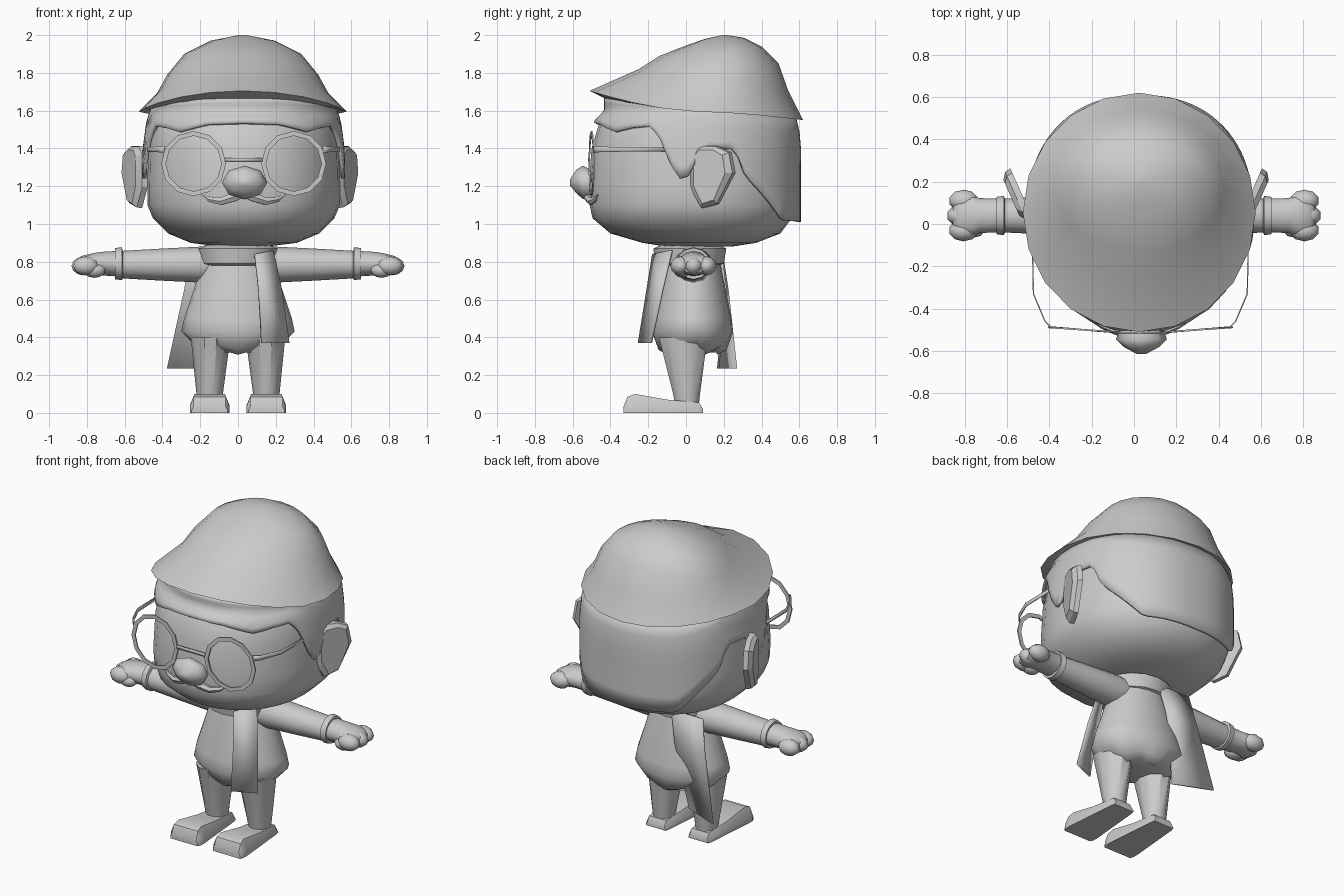
import bpy, bmesh, math
from mathutils import Vector

if "Cube" in bpy.data.objects:
    bpy.data.objects.remove(bpy.data.objects["Cube"], do_unlink=True)

GREY = (0.6, 0.6, 0.6, 1.0)
clay = bpy.data.materials.new("clay_grey")
clay.use_nodes = True
clay.diffuse_color = GREY
clay.node_tree.nodes["Principled BSDF"].inputs["Base Color"].default_value = GREY

HEAD_X = 0.03


def finish(obj, name, angle=40):
    obj.name = name
    obj.data.materials.clear()
    obj.data.materials.append(clay)
    bpy.ops.object.select_all(action="DESELECT")
    obj.select_set(True)
    bpy.context.view_layer.objects.active = obj
    bpy.ops.object.shade_smooth_by_angle(angle=math.radians(angle))
    return obj


def loft(name, rings, caps=True, closed=True, angle=40):
    """Skin a list of point rings of equal length."""
    bm = bmesh.new()
    rows = [[bm.verts.new(p) for p in ring] for ring in rings]
    count = len(rows[0])
    for low, high in zip(rows, rows[1:]):
        for i in range(count if closed else count - 1):
            j = (i + 1) % count
            bm.faces.new((low[i], low[j], high[j], high[i]))
    if caps:
        bm.faces.new(rows[0])
        bm.faces.new(rows[-1])
    bmesh.ops.recalc_face_normals(bm, faces=bm.faces)
    mesh = bpy.data.meshes.new(name)
    bm.to_mesh(mesh)
    bm.free()
    obj = bpy.data.objects.new(name, mesh)
    bpy.context.collection.objects.link(obj)
    return finish(obj, name, angle)


def turn(n):
    return [math.tau * i / n for i in range(n)]


def oval(center, u, v, n=12):
    c, u, v = Vector(center), Vector(u), Vector(v)
    return [c + u * math.cos(t) + v * math.sin(t) for t in turn(n)]


def tube(name, points, radii, sides=6):
    points = [Vector(p) for p in points]
    rings = []
    for i, p in enumerate(points):
        along = points[min(i + 1, len(points) - 1)] - points[max(i - 1, 0)]
        q = along.to_track_quat("Z", "Y")
        rings.append(oval(p, q @ Vector((radii[i], 0, 0)), q @ Vector((0, radii[i], 0)), sides))
    return loft(name, rings)


def strip(name, edges, thick):
    sheet = loft(name, [[Vector(a), Vector(b)] for a, b in edges], caps=False, closed=False)
    mod = sheet.modifiers.new("thickness", "SOLIDIFY")
    mod.thickness, mod.offset = thick, 0


def ball(name, center, size):
    bpy.ops.mesh.primitive_uv_sphere_add(segments=10, ring_count=6, location=center)
    obj = bpy.context.object
    obj.scale = size
    finish(obj, name, 60)


def lerp_table(table, key):
    for a, b in zip(table, table[1:]):
        if key <= b[0]:
            f = max(0, (key - a[0]) / (b[0] - a[0]))
            return [p + (q - p) * f for p, q in zip(a, b)]
    return table[-1]


def power(value, e):
    return math.copysign(abs(value) ** e, value)


# Head: height, half width, front y, back y
HEAD = [(0.88, 0.12, -0.1, 0.24), (0.9, 0.28, -0.23, 0.37), (0.95, 0.4, -0.4, 0.5),
        (1.03, 0.48, -0.495, 0.56), (1.1, 0.51, -0.51, 0.575), (1.2, 0.51, -0.515, 0.575),
        (1.4, 0.505, -0.5, 0.58), (1.55, 0.485, -0.455, 0.565), (1.7, 0.41, -0.3, 0.48), (1.85, 0.22, -0.02, 0.34)]


def head_point(t, z, grow, shape_z):
    _, wide, front, back = lerp_table(HEAD, shape_z)
    mid, depth = (front + back) / 2, (back - front) / 2 + grow
    bend = 0.95 if math.cos(t) > 0 else 0.88
    return Vector((HEAD_X + (wide + grow) * power(math.sin(t), bend),
                   mid - depth * power(math.cos(t), bend), z))


loft("head", [[head_point(t, row[0], 0, row[0]) for t in turn(28)] for row in HEAD], angle=60)

# Hair: angle from the front, height of the lower edge
HAIRLINE = [(0, 1.54), (20, 1.53), (40, 1.49), (52, 1.51), (65, 1.52), (73, 1.44), (80, 1.3),
            (84, 1.24), (90, 1.26), (93, 1.4), (110, 1.4), (117, 1.25), (145, 1.02), (180, 1.01)]


def hair_point(degrees, f):
    t = math.radians(degrees)
    low = lerp_table(HAIRLINE, min(degrees, 360 - degrees))[1]
    z = low + (1.62 + 0.045 * math.cos(t) - low) * f
    return head_point(t, z, 0.03, min(max(z, 1.3), 1.6))


hair = loft("hair", [[hair_point(d, k / 6) for d in range(0, 360, 4)] for k in range(7)],
            caps=False, angle=60)
rim = hair.modifiers.new("thickness", "SOLIDIFY")
rim.thickness = 0.02

# Cap: half width, front y, back y, then heights at front, side and back
CAP = [(0.5, -0.42, 0.56, 1.66, 1.605, 1.57), (0.55, -0.51, 0.62, 1.705, 1.595, 1.55),
       (0.455, -0.25, 0.54, 1.82, 1.69, 1.71), (0.4, -0.14, 0.49, 1.89, 1.79, 1.85),
       (0.31, 0, 0.4, 1.945, 1.9, 1.94), (0.17, 0.1, 0.31, 1.98, 1.97, 1.985),
       (0.02, 0.19, 0.22, 2, 2, 2)]


def cap_ring(wide, front, back, zf, zs, zb):
    ring = []
    for t in turn(20):
        c = math.cos(t)
        z = zs + ((zf if c > 0 else zb) - zs) * abs(c) ** 1.6
        ring.append((HEAD_X - 0.005 + wide * math.sin(t), (front + back) / 2 - c * (back - front) / 2, z))
    return ring


loft("cap", [cap_ring(*row) for row in CAP], angle=50)

# Nose, spectacles bridge
loft("nose", [oval((HEAD_X + 0.005, y, z), (r, 0, 0), (0, 0, r * 0.74), 8) for y, z, r in
              ((-0.47, 1.2, 0.095), (-0.545, 1.22, 0.12), (-0.58, 1.225, 0.085), (-0.615, 1.22, 0.02))], angle=60)
strip("glasses_bridge", [((HEAD_X + x, -0.515, 1.33), (HEAD_X + x, -0.515, 1.35)) for x in (-0.1, 0.1)], 0.008)

# Body and scarf collar
BODY = [(0.32, 0.16, 0.13), (0.345, 0.22, 0.18), (0.43, 0.3, 0.215), (0.5, 0.285, 0.205),
        (0.65, 0.235, 0.175), (0.8, 0.19, 0.145), (0.9, 0.15, 0.12)]
shirt = [oval((0, 0.035, z), (a, 0, 0), (0, b, 0), 24) for z, a, b in BODY]
for ring in shirt[:2]:
    for p, t in zip(ring, turn(24)):
        p.z += 0.012 * math.cos(t * 6)
loft("shirt", shirt, angle=60)
loft("scarf_collar", [oval((0, 0.02, z), (r, 0, 0), (0, r * 0.9, 0), 16) for z, r in
                      ((0.78, 0.17), (0.79, 0.2), (0.87, 0.215), (0.89, 0.17))])

# Scarf ends
strip("scarf_front_end", [((0.09, -0.175, 0.84), (0.185, -0.075, 0.86)),
                          ((0.11, -0.205, 0.65), (0.23, -0.125, 0.65)),
                          ((0.125, -0.25, 0.37), (0.27, -0.185, 0.37))], 0.012)
strip("scarf_back_end", [((-0.25, 0.19, 0.84), (-0.03, 0.185, 0.84)),
                         ((-0.285, 0.22, 0.65), (-0.07, 0.21, 0.65)),
                         ((-0.375, 0.265, 0.235), (-0.145, 0.17, 0.235))], 0.012)

# Paired parts
for side, s in (("left", 1), ("right", -1)):
    # Spectacles: flat rim and ribbon arm
    profile = ((0.172, -0.504), (0.172, -0.496), (0.147, -0.496), (0.147, -0.504), (0.172, -0.504))
    loft(side + "_glasses_rim", [oval((HEAD_X + s * 0.265, y, 1.32), (s * r, 0.012, 0), (0, 0, r), 12)
                                 for r, y in profile], caps=False)
    strip(side + "_glasses_arm", [((HEAD_X + s * x, y, 1.395 - h), (HEAD_X + s * x, y, 1.395 + h)) for x, y, h in
                                  ((0.42, -0.49, 0.018), (0.45, -0.46, 0.015), (0.505, -0.33, 0.012), (0.51, -0.08, 0.01))], 0.006)

    # Moustache
    tube(side + "_moustache", [(HEAD_X + s * x, y, z) for x, y, z in
                               ((0.0, -0.515, 1.155), (0.06, -0.515, 1.14), (0.12, -0.5, 1.12),
                                (0.18, -0.48, 1.13), (0.22, -0.465, 1.155))],
         (0.018, 0.026, 0.022, 0.015, 0.004))

    # Ear, splayed towards the back with a smaller outer face
    outline = ((0, 1.36), (0.04, 1.4), (0.13, 1.4), (0.2, 1.37), (0.22, 1.27), (0.14, 1.12), (0.06, 1.1), (0, 1.2))

    def ear_ring(wide, tall, out):
        ring = []
        for u, z in outline:
            u = 0.11 + (u - 0.11) * wide
            ring.append((0.01 + s * (0.52 + 0.4 * u + 0.9 * out), 0.035 + 0.9 * u - 0.4 * out, 1.26 + (z - 1.26) * tall))
        return ring

    loft(side + "_ear", [ear_ring(1.2, 1.1, -0.025), ear_ring(1.15, 1.08, 0.005), ear_ring(0.85, 0.95, 0.028)], angle=25)

    # Sleeve with a flared cuff: x, centre height, half depth, half height
    sleeve = [(0.1, 0.79, 0.09, 0.09), (0.2, 0.785, 0.1, 0.095), (0.4, 0.785, 0.09, 0.085),
              (0.61, 0.785, 0.08, 0.073), (0.615, 0.79, 0.093, 0.087), (0.65, 0.79, 0.088, 0.083)]
    loft(side + "_sleeve", [oval((s * x, 0.04, z), (0, a, 0), (0, 0, b)) for x, z, a, b in sleeve])

    # Hand: palm, fingers and thumb
    palm = [(0.63, 0.79, 0.08, 0.068), (0.73, 0.79, 0.082, 0.062), (0.78, 0.785, 0.105, 0.058),
            (0.83, 0.78, 0.1, 0.05), (0.855, 0.775, 0.07, 0.035)]
    loft(side + "_palm", [oval((s * x, 0.04, z), (0, a, 0), (0, 0, b)) for x, z, a, b in palm], angle=60)
    for number, (y, x) in enumerate(((-0.03, 0.805), (0.04, 0.815), (0.11, 0.805))):
        ball(f"{side}_finger_{number + 1}", (s * x, y, 0.778), (0.07, 0.052, 0.05))
    ball(side + "_thumb", (s * 0.76, -0.02, 0.755), (0.06, 0.045, 0.04))

    # Leg and shoe
    loft(side + "_leg", [oval((s * x, y, z), (a, 0, 0), (0, b, 0), 10) for z, x, y, a, b in
                         ((0.04, 0.15, 0.005, 0.062, 0.066), (0.1, 0.15, 0.003, 0.07, 0.075), (0.4, 0.145, -0.015, 0.105, 0.135))])
    shoe = [(-0.33, 0.095, 0.085, 0.035), (-0.31, 0.105, 0.085, 0.085), (-0.27, 0.105, 0.08, 0.1),
            (-0.1, 0.09, 0.07, 0.07), (0.07, 0.075, 0.06, 0.055), (0.09, 0.07, 0.06, 0.02)]
    loft(side + "_shoe", [[(s * 0.15 + x, y, z) for x, z in ((-a, 0), (a, 0), (a, h * 0.4), (b, h), (-b, h), (-a, h * 0.4))]
                          for y, a, b, h in shoe], angle=35)
